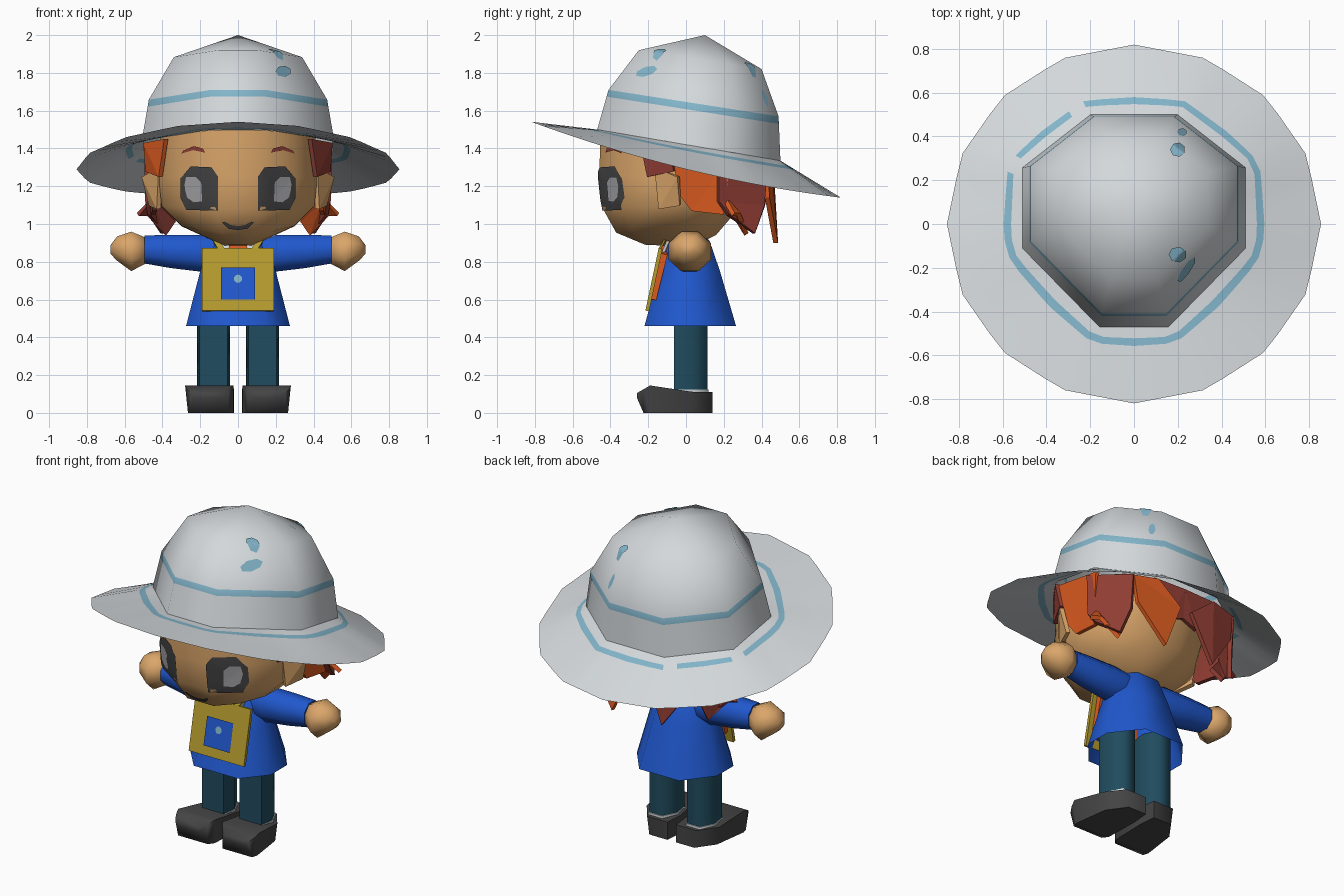
import bpy, bmesh, math
from mathutils import Vector
from mathutils.bvhtree import BVHTree

if "Cube" in bpy.data.objects:
    bpy.data.objects.remove(bpy.data.objects["Cube"])


def material(name, r, g, b):
    m = bpy.data.materials.new(name)
    lin = [((c / 255 + 0.055) / 1.055) ** 2.4 for c in (r, g, b)]
    m.diffuse_color = (*lin, 1)
    m.use_nodes = True
    m.node_tree.nodes["Principled BSDF"].inputs["Base Color"].default_value = m.diffuse_color
    return m


HAT = material("pale_grey", 211, 216, 219)
STRIPE = material("pale_blue", 130, 180, 201)
SKIN = material("skin", 219, 166, 106)
DARK = material("charcoal", 68, 68, 69)
GLINT = material("eye_grey", 165, 165, 168)
ORANGE = material("orange", 220, 91, 32)
RED = material("dark_red", 146, 62, 52)
BLUE = material("coat_blue", 32, 88, 206)
TEAL = material("teal", 32, 76, 94)
YELLOW = material("mustard", 182, 156, 46)


def finish(name, bm, mats, normals=True, smooth=True):
    """Turn a bmesh into an object, smooth by angle unless flat."""
    if normals:
        bmesh.ops.recalc_face_normals(bm, faces=bm.faces[:])
    me = bpy.data.meshes.new(name)
    bm.to_mesh(me)
    bm.free()
    for m in mats:
        me.materials.append(m)
    ob = bpy.data.objects.new(name, me)
    bpy.context.collection.objects.link(ob)
    if smooth:
        bpy.ops.object.select_all(action='DESELECT')
        ob.select_set(True)
        bpy.context.view_layer.objects.active = ob
        bpy.ops.object.shade_smooth_by_angle(angle=math.radians(70))
    return ob


def loft(name, rings, mats, start=True, end=True, apex=None, rule=None):
    """Bridge closed rings of points; rule(row, column) gives a material index."""
    bm = bmesh.new()
    rows = [[bm.verts.new(p) for p in r] for r in rings]
    n = len(rows[0])
    for i in range(len(rows) - 1):
        for k in range(n):
            j = (k + 1) % n
            f = bm.faces.new((rows[i][k], rows[i][j], rows[i + 1][j], rows[i + 1][k]))
            f.material_index = rule(i, k) if rule else 0
    if start:
        bm.faces.new(rows[0][::-1])
    if apex:
        top = bm.verts.new(apex)
        for k in range(n):
            bm.faces.new((rows[-1][k], rows[-1][(k + 1) % n], top))
    elif end:
        bm.faces.new(rows[-1])
    return finish(name, bm, mats)


def plan_ring(plan, hw, yf, yb, zf, zb, lift=0):
    """Scale a unit plan (x -1..1, t 0 front..1 back) into a tilted ring."""
    return [(x * hw, yf + t * (yb - yf), zf + t * (zb - zf) + lift * x * x) for x, t in plan]


def mirrored(half):
    return half + [(-x, t) for x, t in reversed(half) if x > 0]


def oval(cx, cy, rx, ry, n=10):
    return [(cx + rx * math.cos(2 * math.pi * (k + .5) / n),
             cy + ry * math.sin(2 * math.pi * (k + .5) / n)) for k in range(n)]


def decal(name, outline, target, mat, down=False, lift=0.008):
    """Thin painted patch dropped on to a target, from the front or from above."""
    tree = BVHTree.FromObject(target, bpy.context.evaluated_depsgraph_get())
    d = Vector((0, 0, -1)) if down else Vector((0, 1, 0))
    c = Vector((sum(p[0] for p in outline), sum(p[1] for p in outline))) / len(outline)
    pts = []
    for a, b in zip(outline, outline[1:] + outline[:1]):
        pts += [Vector(a).lerp(Vector(b), s / 3) for s in range(3)]

    def drop(p):
        o = Vector((p.x, p.y, 5)) if down else Vector((p.x, -5, p.y))
        hit = tree.ray_cast(o, d)[0]
        return (hit if hit else o + d * 4.85) - d * lift

    bm = bmesh.new()
    rows = [[bm.verts.new(drop(c.lerp(p, f))) for p in pts] for f in (.33, .67, 1)]
    mid = bm.verts.new(drop(c))
    n = len(pts)
    for k in range(n):
        j = (k + 1) % n
        bm.faces.new((mid, rows[0][k], rows[0][j]))
        for i in (0, 1):
            bm.faces.new((rows[i][k], rows[i + 1][k], rows[i + 1][j], rows[i][j]))
    bm.normal_update()
    if sum((f.normal.dot(d) for f in bm.faces)) > 0:
        bmesh.ops.reverse_faces(bm, faces=bm.faces[:])
    return finish(name, bm, [mat], False)


def slab(name, pts, mat, thick):
    """Flat piece with thickness."""
    bm = bmesh.new()
    bm.faces.new([bm.verts.new(p) for p in pts])
    bmesh.ops.triangulate(bm, faces=bm.faces[:])
    ob = finish(name, bm, [mat], False, False)
    mod = ob.modifiers.new("thickness", 'SOLIDIFY')
    mod.thickness, mod.offset = thick, 0
    return ob


# hat crown with a painted band
OCT = mirrored([(.31, 0), (1, .37), (1, .75), (.39, 1)])
base, belt, shoulder = (.51, -.47, .5, 1.5, 1.335), (.472, -.41, .49, 1.71, 1.57), (.34, -.25, .4, 1.92, 1.82)
under = [a + (b - a) * .83 for a, b in zip(base, belt)]
crown = loft("hat_crown", [plan_ring(OCT, *r) for r in (base, under, belt, shoulder)],
             [HAT, STRIPE], start=False, apex=(0, .1, 2), rule=lambda i, k: int(i == 1))
for k, o in enumerate([(.2, .34, .035, .033), (.22, .42, .022, .018), (.2, -.14, .042, .036)]):
    decal(f"hat_spot_{k}", oval(*o, 7), crown, STRIPE, down=True)
decal("hat_spot_front", oval(.24, 1.808, .042, .03, 7), crown, STRIPE)


# hat brim: sixteen-sided rim, dashed ring round the crown
def edge_point(poly, a):
    d = Vector((math.cos(a), math.sin(a)))
    for p, q in zip(poly, poly[1:] + poly[:1]):
        p, q = Vector(p), Vector(q)
        e = q - p
        den = d.x * e.y - d.y * e.x
        if abs(den) > 1e-9:
            r = (p.x * e.y - p.y * e.x) / den
            s = (p.x * d.y - p.y * d.x) / den
            if r > 0 and -1e-6 <= s <= 1 + 1e-6:
                return d * r


inner = [p[:2] for p in plan_ring(OCT, *base)]
outer = [(.855 * math.cos(k * math.pi / 8), .82 * math.sin(k * math.pi / 8)) for k in range(16)]
rings = []
for f in (-.03, .15, .25, 1):
    ring = []
    for k in range(48):
        a = k * math.pi / 24
        p, q = edge_point(inner, a), edge_point(outer, a)
        zi, zo = 1.42 - .17 * p.y, 1.29 - .245 * q.y + .075 * q.y ** 2
        ring.append((*p.lerp(q, f), zi + (zo - zi) * f))
    rings.append(ring)
loft("hat_brim", rings, [HAT, STRIPE], False, False,
     rule=lambda i, k: int(i == 1 and k not in (15, 20)))

# head
FACE = mirrored([(.3, .02), (.72, .17), (1, .4), (1, .68), (.72, .9), (.25, 1)])
head = loft("head", [plan_ring(FACE, *r) for r in (
    (.07, -.22, .04, .89, .88), (.3, -.38, .16, .95, .94, .045), (.405, -.455, .27, 1.08, 1.07, .02),
    (.42, -.475, .34, 1.25, 1.25), (.41, -.47, .36, 1.5, 1.4))], [SKIN])

# face details
EYE = [(.105, 1.25), (.14, 1.3), (.25, 1.305), (.305, 1.24), (.305, 1.14), (.275, 1.075), (.105, 1.07)]
GLINTS = [(.195, 1.22), (.225, 1.25), (.275, 1.25), (.285, 1.2), (.27, 1.14), (.235, 1.115), (.19, 1.12)]
BROW = [(.175, 1.378), (.235, 1.395), (.3, 1.373), (.29, 1.388), (.235, 1.412), (.185, 1.4)]
for s, side in ((1, "right"), (-1, "left")):
    flip = lambda pts: [(s * x, z) for x, z in pts]
    decal(f"eye_{side}", flip(EYE), head, DARK)
    decal(f"eye_glint_{side}", flip(GLINTS), head, GLINT, lift=.014)
    decal(f"brow_{side}", flip(BROW), head, RED)
    decal(f"mouth_{side}", flip([(0, .968), (.05, .975), (.085, 1.01), (.07, 1.012), (.04, .995), (0, .988)]),
          head, DARK)

# ears and hair locks: name, right colour, left colour, right-hand outline
LOCKS = [
    ("ear", SKIN, SKIN, [(.41, -.16, 1.3), (.5, -.04, 1.25), (.46, -.03, 1.1), (.42, -.14, 1.08)]),
    ("hair_front", RED, ORANGE, [(.38, -.24, 1.45), (.49, -.09, 1.43), (.48, -.06, 1.28), (.41, -.2, 1.25)]),
    ("hair_side", ORANGE, RED, [(.475, -.08, 1.42), (.47, .24, 1.37), (.45, .2, 1.05), (.44, .03, 1.07),
                                (.45, -.04, 1.16)]),
    ("hair_tuft", RED, RED, [(.485, .17, 1.37), (.36, .43, 1.31), (.36, .41, 1.1), (.4, .36, .95),
                             (.47, .22, 1.05), (.48, .17, 1.12)]),
    ("hair_flick", ORANGE, RED, [(.45, .2, 1.14), (.53, .25, 1.05), (.48, .28, 1.05), (.38, .32, .945),
                                 (.33, .28, 1.02)]),
    ("hair_spike", ORANGE, RED, [(.2, .45, 1.33), (.36, .42, 1.31), (.34, .43, 1.14), (.17, .475, .9),
                                 (.04, .45, 1.2)]),
    ("hair_back", RED, RED, [(0, .44, 1.34), (.22, .43, 1.34), (.19, .42, 1.17), (.1, .42, 1.12), (0, .42, 1.16)]),
]
for s, side in ((1, "right"), (-1, "left")):
    for name, mat_r, mat_l, pts in LOCKS:
        slab(f"{name}_{side}", [(s * x, y, z) for x, y, z in pts], mat_r if s > 0 else mat_l, .025)

# coat, neck, shirt and scarf
BODY = mirrored([(.55, 0), (1, .3), (1, .64), (.5, 1)])
loft("coat", [plan_ring(BODY, *r) for r in (
    (.275, -.22, .265, .46, .46), (.2, -.14, .18, .75, .75), (.15, -.09, .125, .91, .91),
    (.1, -.06, .09, .95, .95))], [BLUE], start=False)
loft("neck", [plan_ring(BODY, .07, -.05, .06, z, z) for z in (.85, .96)], [SKIN])
slab("shirt", [(-.13, -.085, .935), (.13, -.085, .935), (.11, -.125, .84), (-.11, -.125, .84)], HAT, .015)
slab("scarf", [(-.04, -.105, .91), (.04, -.105, .91), (.05, -.115, .865), (.16, -.115, .84), (.16, -.175, .6),
               (-.16, -.175, .6), (-.16, -.115, .84), (-.05, -.115, .865)], ORANGE, .035)

# front pouch with pocket and straps
pouch = slab("pouch", [(-.19, -.205, .54), (.19, -.205, .54), (.19, -.135, .87), (-.19, -.135, .87)], YELLOW, .02)
decal("pocket", [(-.09, .6), (.09, .6), (.09, .77), (-.09, .77)], pouch, BLUE)
decal("pocket_spot", oval(0, .71, .022, .022), pouch, STRIPE, lift=.013)
for s, side in ((1, "right"), (-1, "left")):
    slab(f"strap_{side}", [(s * .07, -.14, .865), (s * .105, -.14, .865),
                           (s * .15, -.1, .94), (s * .12, -.1, .94)], YELLOW, .012)


def tube_x(s, x, zc, hz, hy, n=8):
    return [(s * x, .02 + hy * math.cos(2 * math.pi * (k + .5) / n),
             zc + hz * math.sin(2 * math.pi * (k + .5) / n)) for k in range(n)]


# arms, hands, legs and shoes
LEG = mirrored([(.85, 0), (1, .5), (.5, 1)])
for s, side in ((1, "right"), (-1, "left")):
    loft(f"sleeve_{side}", [tube_x(s, *r) for r in (
        (.06, .85, .1, .08), (.2, .845, .105, .095), (.36, .855, .095, .09), (.495, .865, .08, .08))], [BLUE])
    loft(f"hand_{side}", [tube_x(s, *r) for r in (
        (.48, .86, .07, .06), (.565, .855, .113, .122), (.64, .87, .07, .08), (.675, .865, .025, .03))], [SKIN])
    for name, mat, r, z0, z1 in (("leg", TEAL, .088, .06, .6), ("sock", HAT, .094, .08, .125)):
        loft(f"{name}_{side}", [[(s * .13 + x, y, z) for x, y, z in plan_ring(LEG, r, .025 - r, .025 + r, z, z)]
                                for z in (z0, z1)], [mat])
    loft(f"shoe_{side}", [[(s * x0, y, z0), (s * (x1 - .015), y, z0), (s * x1, y, z1), (s * x0, y, z1)]
                          for y, x0, x1, z0, z1 in (
        (.14, .03, .17, 0, .11), (.03, .02, .25, 0, .112), (-.19, .025, .28, 0, .145),
        (-.225, .05, .27, 0, .125), (-.26, .09, .25, .08, .105))], [DARK])
